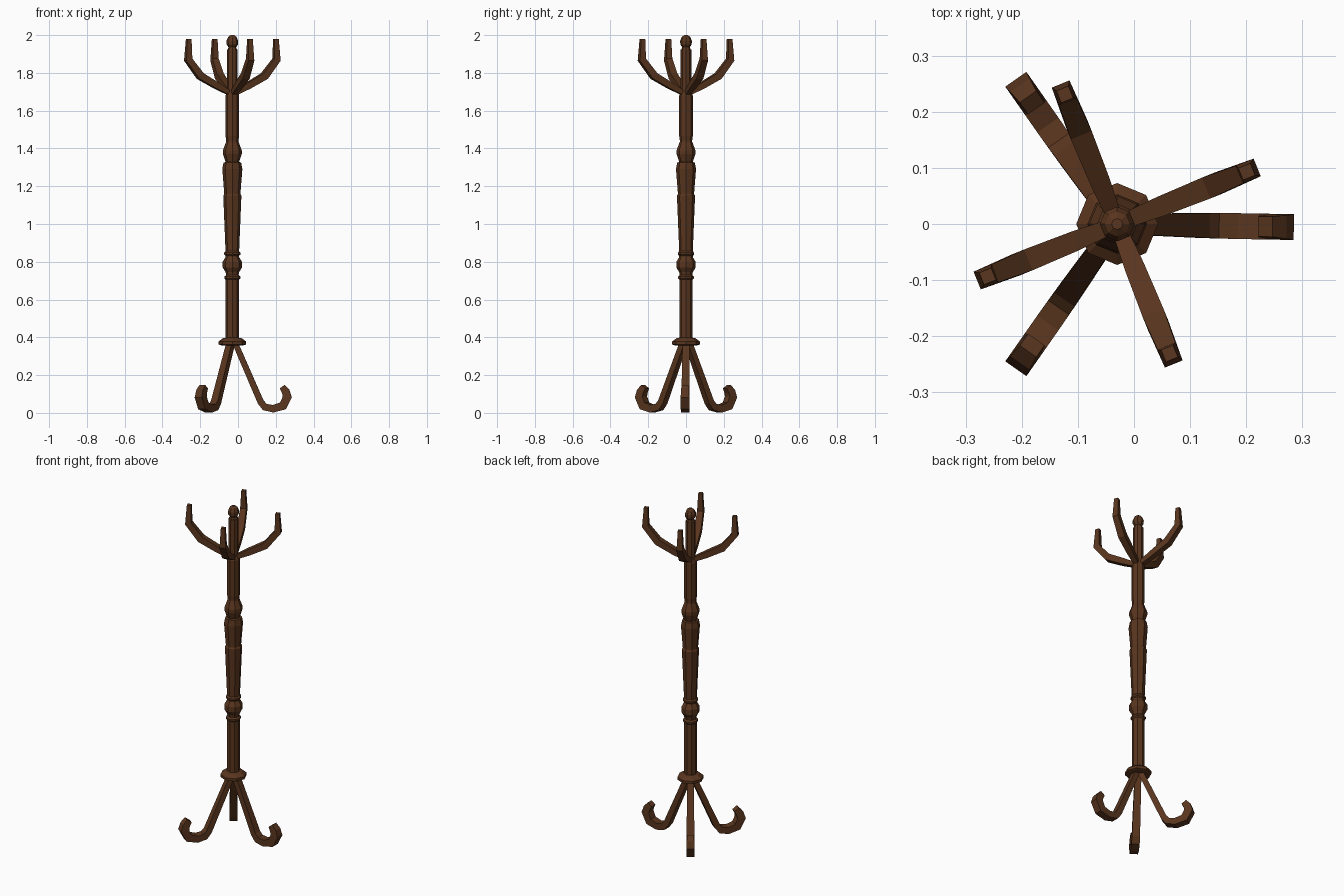
import bpy, math
from mathutils import Vector

if "Cube" in bpy.data.objects:
    bpy.data.objects.remove(bpy.data.objects["Cube"])

AXIS = Vector((-0.03, 0, 0))

wood = bpy.data.materials.new("dark_wood")
wood.diffuse_color = (0.10, 0.036, 0.013, 1)
wood.use_nodes = True
wood.node_tree.nodes["Principled BSDF"].inputs["Base Color"].default_value = wood.diffuse_color


def add_object(name, verts, faces):
    mesh = bpy.data.meshes.new(name)
    mesh.from_pydata(verts, [], faces)
    mesh.materials.append(wood)
    obj = bpy.data.objects.new(name, mesh)
    bpy.context.collection.objects.link(obj)
    return obj


def skin(name, rings):
    """Join equal-sized rings with quads and cap both ends."""
    n = len(rings[0])
    verts = [v for ring in rings for v in ring]
    faces = [(i * n + k, i * n + (k + 1) % n, (i + 1) * n + (k + 1) % n, (i + 1) * n + k)
             for i in range(len(rings) - 1) for k in range(n)]
    faces += [tuple(reversed(range(n))), tuple(range(len(verts) - n, len(verts)))]
    return add_object(name, verts, faces)


def turned(name, profile, sides=8):
    skin(name, [[AXIS + Vector((r * math.cos(math.tau * k / sides),
                                r * math.sin(math.tau * k / sides), z))
                 for k in range(sides)] for r, z in profile])


def limb(name, path, degrees):
    """Sweep a rectangle along (reach, z, thickness, width) points."""
    a = math.radians(degrees)
    out = Vector((math.cos(a), math.sin(a), 0))
    side = Vector((-math.sin(a), math.cos(a), 0))
    up = Vector((0, 0, 1))
    pts = [Vector((p[0], p[1])) for p in path]
    rings = []
    for i, (r, z, thick, width) in enumerate(path):
        before = (pts[i] - pts[i - 1]).normalized() if i else None
        after = (pts[i + 1] - pts[i]).normalized() if i < len(pts) - 1 else None
        t = ((before or after) + (after or before)).normalized()
        normal = out * -t.y + up * t.x
        c = AXIS + out * r + up * z
        rings.append([c + normal * (thick / 2 * u) + side * (width / 2 * v)
                      for u, v in ((-1, -1), (1, -1), (1, 1), (-1, 1))])
    skin(name, rings)


# Turned centre post
turned("post", [
    (0.035, 0.37), (0.035, 0.705), (0.042, 0.712), (0.042, 0.722), (0.033, 0.73),
    (0.036, 0.745), (0.051, 0.77), (0.051, 0.80), (0.036, 0.825), (0.036, 0.832),
    (0.043, 0.838), (0.043, 0.848), (0.036, 0.856), (0.048, 1.15), (0.043, 1.158),
    (0.043, 1.163), (0.053, 1.29), (0.047, 1.325), (0.036, 1.328), (0.050, 1.37),
    (0.050, 1.39), (0.033, 1.435), (0.033, 1.445), (0.036, 1.465),
    (0.036, 1.68), (0.028, 1.70), (0.028, 1.925)])

# Finial on top of the post
turned("finial", [(0.024, 1.925), (0.020, 1.936), (0.030, 1.950), (0.031, 1.970),
                  (0.022, 1.991), (0.010, 2.0)])

# Collar above the legs
turned("collar", [(0.060, 0.358), (0.073, 0.362), (0.073, 0.378), (0.050, 0.395), (0.035, 0.398)])

# Curled legs
LEG = [(0.015, 0.37, 0.030, 0.036), (0.150, 0.058, 0.034, 0.044), (0.172, 0.031, 0.038, 0.045),
       (0.216, 0.022, 0.040, 0.046), (0.268, 0.037, 0.046, 0.046), (0.291, 0.084, 0.048, 0.046),
       (0.283, 0.113, 0.042, 0.042), (0.264, 0.139, 0.032, 0.036)]
for i, deg in enumerate((-1, 125, 235)):
    limb(f"leg_{i + 1}", LEG, deg)

# Coat arms
ARM = [(0.0, 1.685, 0.022, 0.025), (0.09, 1.732, 0.034, 0.036), (0.183, 1.783, 0.038, 0.040),
       (0.252, 1.870, 0.036, 0.034), (0.249, 1.98, 0.023, 0.023)]
for i in range(4):
    limb(f"coat_arm_{i + 1}", ARM, 22 + 90 * i)
